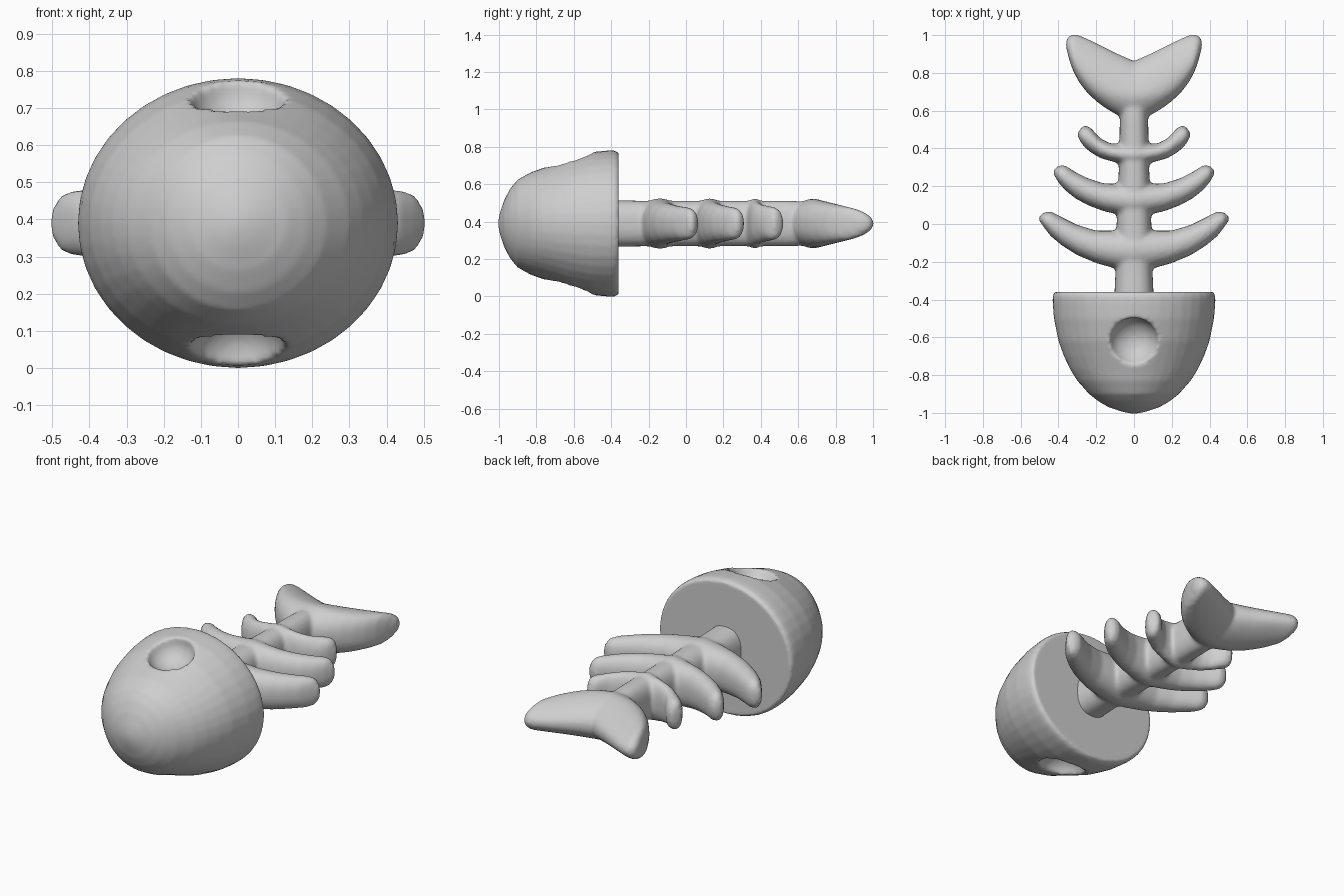
import bpy, bmesh, math

if "Cube" in bpy.data.objects:
    bpy.data.objects.remove(bpy.data.objects["Cube"])

ZC = 0.39   # height of the fish's middle plane
SEG = 40

mat = bpy.data.materials.new("light_grey")
mat.diffuse_color = (0.62, 0.62, 0.62, 1)
mat.use_nodes = True
mat.node_tree.nodes["Principled BSDF"].inputs["Base Color"].default_value = mat.diffuse_color


def spow(v, p):
    return math.copysign(abs(v) ** p, v)


def loft(bm, rings):
    """Skin a list of closed rings and cap both ends."""
    vr = [[bm.verts.new(p) for p in r] for r in rings]
    for a, b in zip(vr, vr[1:]):
        for i in range(len(a)):
            j = (i + 1) % len(a)
            bm.faces.new((a[i], a[j], b[j], b[i]))
    bm.faces.new(vr[0])
    bm.faces.new(vr[-1])


def ring_y(y, w, h, p=1.0):
    """Cross-section facing y."""
    ts = [2 * math.pi * i / SEG for i in range(SEG)]
    return [(w * spow(math.cos(t), p), y, ZC + h * spow(math.sin(t), p)) for t in ts]


def ring_x(x, lo, hi, thick):
    """Cross-section facing x; thick gives half height from y."""
    pts = []
    for i in range(SEG):
        t = 2 * math.pi * i / SEG
        y = (lo + hi) / 2 + (hi - lo) / 2 * spow(math.cos(t), 0.95)
        pts.append((x, y, ZC + thick(x, y) * spow(math.sin(t), 0.85)))
    return pts


def mirrored_loft(bm, rows, thick):
    """Loft sideways from left tip to right tip; rows are (x, low y, high y)."""
    full = [(-x, a, b) for x, a, b in reversed(rows[1:])] + rows
    loft(bm, [ring_x(x, a, b, thick) for x, a, b in full])


def finish(bm, name):
    bmesh.ops.recalc_face_normals(bm, faces=bm.faces)
    me = bpy.data.meshes.new(name)
    bm.to_mesh(me)
    bm.free()
    ob = bpy.data.objects.new(name, me)
    bpy.context.collection.objects.link(ob)
    me.materials.append(mat)
    return ob


def soften(ob, voxel, iterations):
    """Fuse overlapping parts and round the joints."""
    r = ob.modifiers.new("fuse", 'REMESH')
    r.mode = 'VOXEL'
    r.voxel_size = voxel
    r.use_smooth_shade = True
    s = ob.modifiers.new("smooth", 'SMOOTH')
    s.factor = 0.5
    s.iterations = iterations


# Head: half egg with a flat back
bm = bmesh.new()
head_rows = [(-1.003, 0.02, 0.02), (-0.993, 0.065, 0.065), (-0.97, 0.134, 0.13),
             (-0.94, 0.187, 0.187), (-0.90, 0.238, 0.235), (-0.83, 0.30, 0.274),
             (-0.77, 0.338, 0.295), (-0.70, 0.371, 0.322), (-0.62, 0.40, 0.354),
             (-0.50, 0.424, 0.383), (-0.42, 0.431, 0.39), (-0.38, 0.431, 0.39),
             (-0.36, 0.422, 0.38)]
loft(bm, [ring_y(*r) for r in head_rows])
head = finish(bm, "head")

# Eye sockets: bowls cut into top and bottom of the head
for side, name in ((1, "upper_eye_cutter"), (-1, "lower_eye_cutter")):
    bm = bmesh.new()
    bmesh.ops.create_uvsphere(bm, u_segments=32, v_segments=16, radius=1)
    for v in bm.verts:
        v.co = (v.co.x * 0.13, -0.625 + v.co.y * 0.13, ZC + side * 0.355 + v.co.z * 0.115)
    cutter = finish(bm, name)
    cutter.hide_render = True
    cutter.hide_viewport = True
    b = head.modifiers.new("eye", 'BOOLEAN')
    b.operation = 'DIFFERENCE'
    b.solver = 'EXACT'
    b.object = cutter
soften(head, 0.012, 4)

# Skeleton: spine, three rib pairs and tail fused together
bm = bmesh.new()
loft(bm, [ring_y(y, w, h, 0.8) for y, w, h in
          ((-0.40, 0.105, 0.125), (-0.25, 0.098, 0.122), (0.0, 0.092, 0.122),
           (0.3, 0.08, 0.122), (0.55, 0.075, 0.122), (0.7, 0.07, 0.115))])

ribs = [
    [(0, -0.25, -0.03), (0.1, -0.235, -0.035), (0.2, -0.207, -0.035), (0.3, -0.165, -0.005),
     (0.38, -0.115, 0.035), (0.44, -0.065, 0.066), (0.475, -0.02, 0.062), (0.497, 0.012, 0.045),
     (0.505, 0.022, 0.036)],
    [(0, 0.035, 0.215), (0.08, 0.05, 0.212), (0.16, 0.068, 0.215), (0.24, 0.098, 0.24),
     (0.31, 0.135, 0.275), (0.365, 0.18, 0.31), (0.40, 0.22, 0.309), (0.42, 0.255, 0.29),
     (0.427, 0.265, 0.28)],
    [(0, 0.31, 0.425), (0.07, 0.32, 0.422), (0.13, 0.335, 0.428), (0.18, 0.35, 0.455),
     (0.23, 0.38, 0.51), (0.26, 0.405, 0.522), (0.28, 0.43, 0.51), (0.294, 0.458, 0.487),
     (0.30, 0.466, 0.48)],
]
for rows in ribs:
    tip = rows[-1][0]

    def rib_thick(x, y):
        u = abs(x) / tip
        cap = 1 if u < 0.9 else math.sqrt(max(0.1, 1 - ((u - 0.9) / 0.1) ** 2))
        return (0.135 - 0.055 * u) * cap
    mirrored_loft(bm, rows, rib_thick)

# Tail: forked fin, thinner towards the tips
tail = [(0, 0.55, 0.862), (0.05, 0.562, 0.885), (0.1, 0.583, 0.907), (0.15, 0.613, 0.933),
        (0.2, 0.65, 0.958), (0.25, 0.698, 0.982), (0.29, 0.75, 0.999), (0.32, 0.805, 1.004),
        (0.34, 0.86, 0.998), (0.353, 0.91, 0.985), (0.359, 0.93, 0.97)]


def tail_thick(x, y):
    taper = 0.135 - 0.08 * max(0, (y - 0.68) / 0.32)
    return taper * (1 if abs(x) < 0.33 else 0.85 if abs(x) < 0.35 else 0.5)


mirrored_loft(bm, tail, tail_thick)
skeleton = finish(bm, "spine_ribs_and_tail")
soften(skeleton, 0.011, 7)
